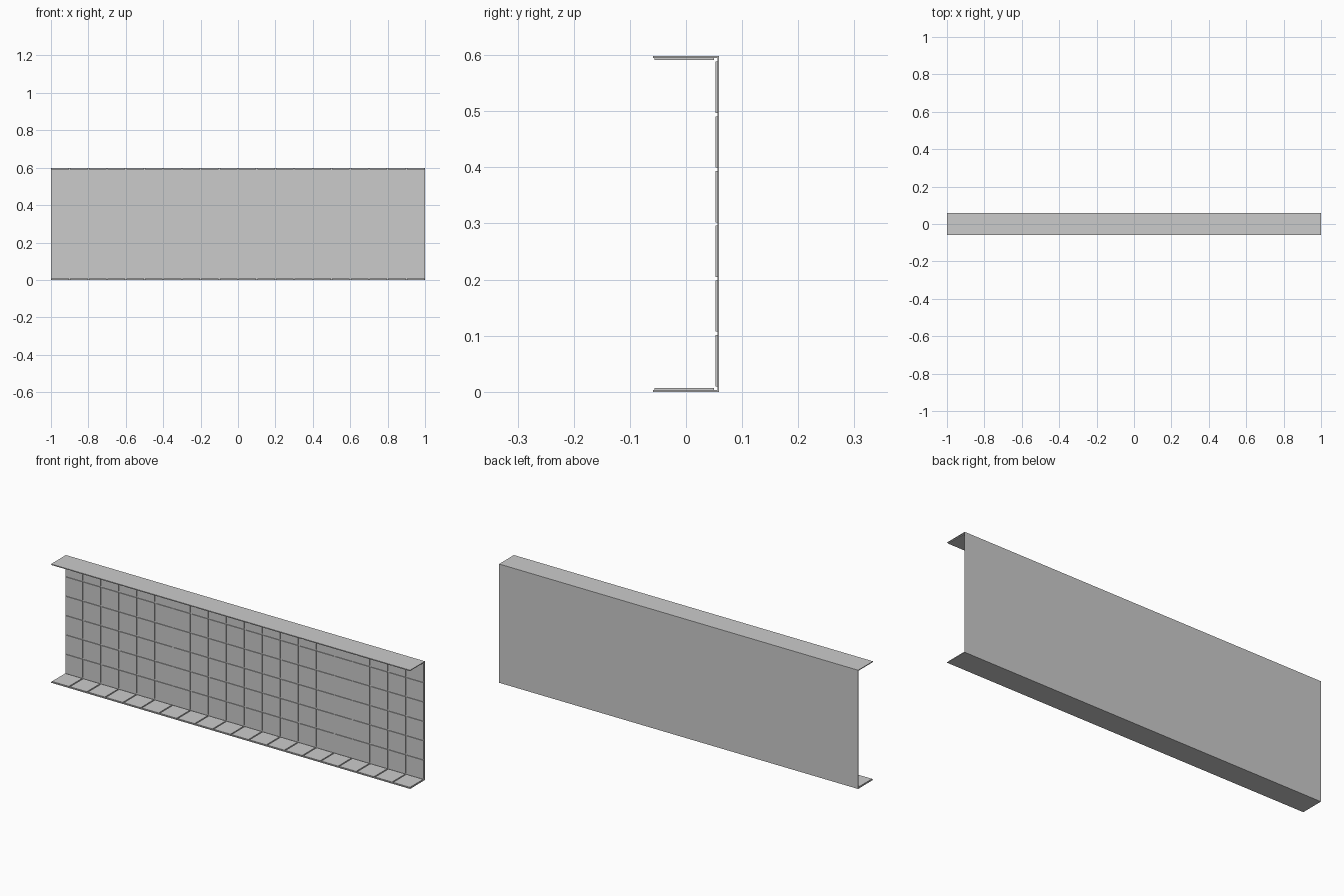
import bpy, bmesh
from mathutils import Matrix, Vector

if "Cube" in bpy.data.objects:
    bpy.data.objects.remove(bpy.data.objects["Cube"])

H, D = 0.598, 0.059      # total height, half depth
S, T = 0.003, 0.0035     # backing sheet and tile thickness
GAP = 0.006              # joint width
COLS, ROWS = 20, 6


def finish(bm, name):
    mesh = bpy.data.meshes.new(name)
    bm.to_mesh(mesh)
    bm.free()
    obj = bpy.data.objects.new(name, mesh)
    bpy.context.collection.objects.link(obj)
    return obj


def box(bm, lo, hi):
    lo, hi = Vector(lo), Vector(hi)
    m = Matrix.Translation((lo + hi) / 2) @ Matrix.Diagonal((*(hi - lo), 1))
    bmesh.ops.create_cube(bm, size=1, matrix=m)


# C-shaped backing sheet, one extruded profile
profile = [(-D, 0), (D, 0), (D, H), (-D, H),
           (-D, H - S), (D - S, H - S), (D - S, S), (-D, S)]
bm = bmesh.new()
face = bm.faces.new([bm.verts.new((-1, y, z)) for y, z in profile])
ext = bmesh.ops.extrude_face_region(bm, geom=[face])
bmesh.ops.translate(bm, vec=(2, 0, 0),
                    verts=[v for v in ext["geom"] if isinstance(v, bmesh.types.BMVert)])
bmesh.ops.recalc_face_normals(bm, faces=bm.faces)
finish(bm, "backing_sheet")

wall, floor, ceiling = bmesh.new(), bmesh.new(), bmesh.new()
pitch_x = 2 / COLS
z0 = S + T
pitch_z = (H - 2 * z0) / ROWS
g = GAP / 2
for c in range(COLS):
    x0, x1 = -1 + c * pitch_x + g, -1 + (c + 1) * pitch_x - g
    # Wall tiles
    for r in range(ROWS):
        box(wall, (x0, D - S - T, z0 + r * pitch_z + g),
            (x1, D - S, z0 + (r + 1) * pitch_z - g))
    # Tiles on the two flanges
    y0, y1 = -D + g, D - S - T - g
    box(floor, (x0, y0, S), (x1, y1, S + T))
    box(ceiling, (x0, y0, H - S - T), (x1, y1, H - S))
finish(wall, "wall_tiles")
finish(floor, "lower_flange_tiles")
finish(ceiling, "upper_flange_tiles")
